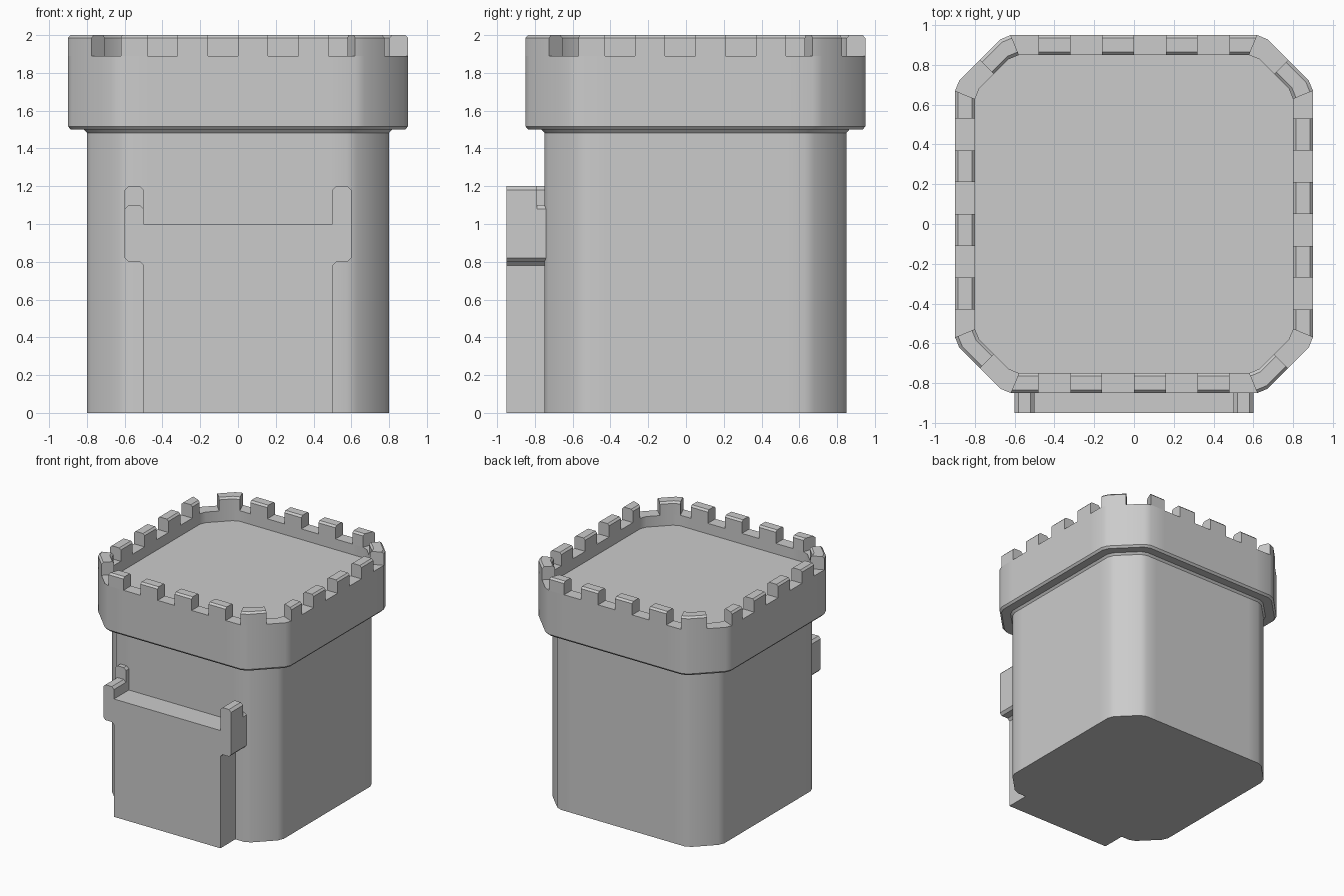
import bpy, math

if "Cube" in bpy.data.objects:
    bpy.data.objects.remove(bpy.data.objects["Cube"])

CY = 0.05                      # tower axis offset in y
TOP, GAP, FLOOR = 2.0, 1.89, 1.8


def add(name, verts, faces):
    me = bpy.data.meshes.new(name)
    me.from_pydata(verts, [], faces)
    ob = bpy.data.objects.new(name, me)
    bpy.context.collection.objects.link(ob)
    bpy.ops.object.select_all(action='DESELECT')
    ob.select_set(True)
    bpy.context.view_layer.objects.active = ob
    bpy.ops.object.mode_set(mode='EDIT')
    bpy.ops.mesh.select_all(action='SELECT')
    bpy.ops.mesh.normals_make_consistent(inside=False)
    bpy.ops.object.mode_set(mode='OBJECT')
    bpy.ops.object.shade_smooth_by_angle(angle=math.radians(30))
    return ob


def outline(r):
    """Square of half width r with softened chamfered corners, 12 points per side."""
    c = 0.25 - (0.9 - r) * 0.586
    e = r - c
    side = [(-(e - .03), -r)]
    side += [(-.48 + .16 * i, -r) for i in range(7)]
    side += [(e - .03, -r), (e + .021, -r + .021),
             (r - c / 2, -r + c / 2), (r - .021, -e - .021)]
    pts = []
    for _ in range(4):
        pts += side
        side = [(-y, x) for x, y in side]
    return pts


def loft(name, rows, closed):
    """Join equal-length rows of points with quads; cap both ends."""
    n = len(rows[0])
    verts = [p for row in rows for p in row]
    faces = [(i * n + j, i * n + (j + 1) % n, (i + 1) * n + (j + 1) % n, (i + 1) * n + j)
             for i in range(len(rows) - 1) for j in range(n)]
    faces += [tuple(range(n)), tuple(range(len(verts) - n, len(verts)))]
    return add(name, verts, faces)


# tower: body, overhanging crown, low parapet and sunken roof
profile = [(.8, 0), (.8, 1.483), (.815, 1.5), (.885, 1.5), (.9, 1.517),
           (.9, GAP), (.8, GAP), (.8, FLOOR)]
loft("tower_body", [[(x, y + CY, z) for x, y in outline(r)] for r, z in profile], True)

# merlons: bevelled blocks following the parapet, same pattern on each side
section = [(.9, GAP), (.9, TOP - .015), (.885, TOP), (.815, TOP), (.8, TOP - .015), (.8, GAP)]
loops = [(outline(r), z) for r, z in section]
for side in range(4):
    for k, span in enumerate([(0, 1), (2, 3), (4, 5), (6, 7), (8, 9, 10)]):
        rows = [[(pts[side * 12 + i][0], pts[side * 12 + i][1] + CY, z) for pts, z in loops]
                for i in span]
        loft(f"merlon_{side}_{k}", rows, True)


# front porch: two slabs with posts of differing heights
def porch(name, y0, y1, left, right):
    def half(h):
        return [(.5, 0), (.5, .78), (.52, .8), (.58, .8), (.6, .82),
                (.6, h - .02), (.58, h), (.52, h), (.5, h - .02), (.5, 1.0)]
    pts = half(right) + [(-x, z) for x, z in reversed(half(left))]
    loft(name, [[(x, y, z) for x, z in pts] for y in (y0, y1)], True)


porch("porch_front", -.95, -.79, 1.1, 1.2)
porch("porch_back", -.79, -.74, 1.2, 1.1)
